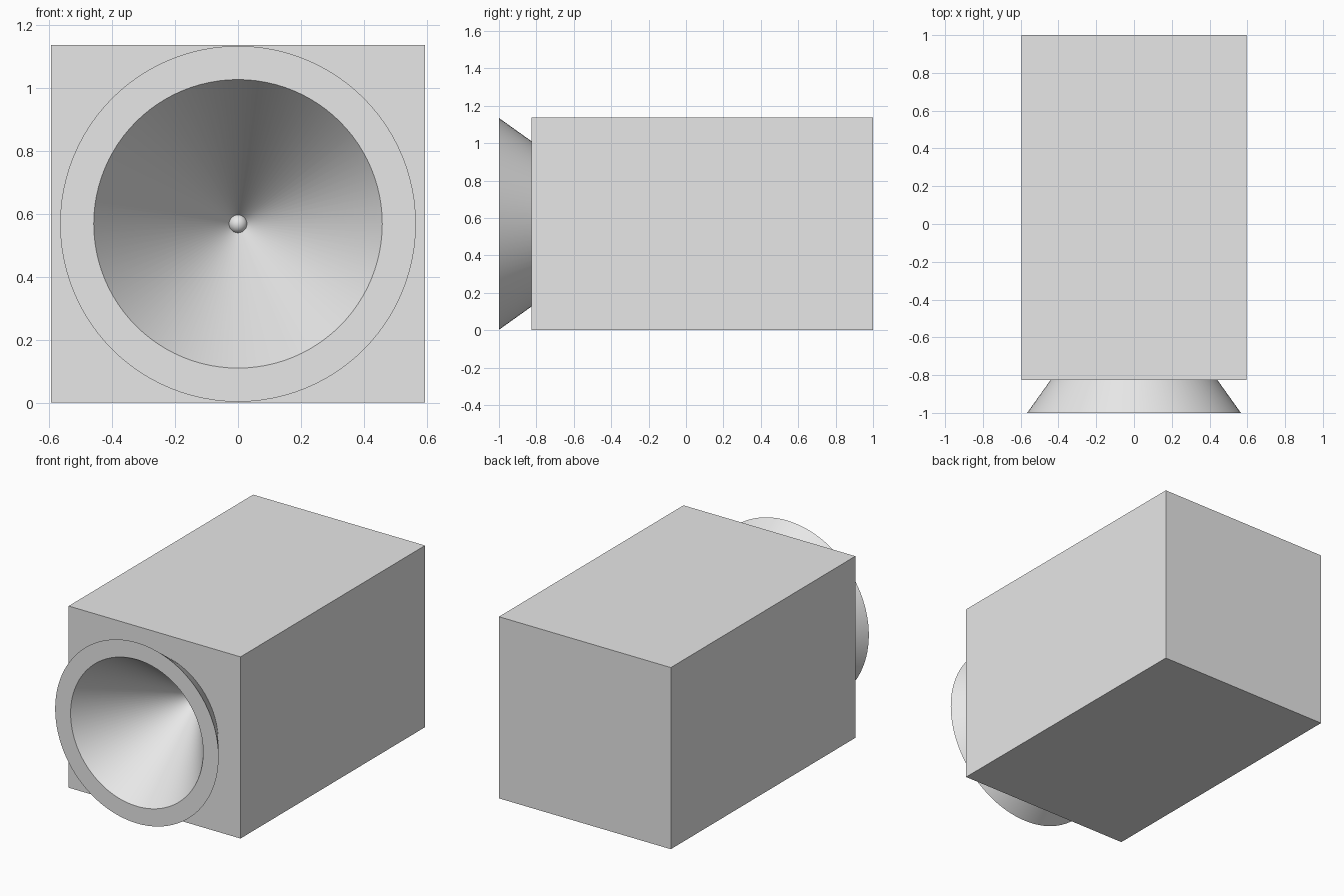
import bpy
import bmesh
from math import radians, tau
from mathutils import Vector

cube = bpy.data.objects.get("Cube")
if cube:
    bpy.data.objects.remove(cube, do_unlink=True)

# One plain grey for everything
grey = bpy.data.materials.new("plain_grey")
grey.use_nodes = True
grey.diffuse_color = (0.8, 0.8, 0.8, 1)
grey.node_tree.nodes["Principled BSDF"].inputs["Base Color"].default_value = grey.diffuse_color

HALF_W, HEIGHT = 0.595, 1.137
FRONT, BACK, RIM_Y = -0.825, 1.0, -1.0
AXIS_Z = HEIGHT / 2
SLOPE = 0.714           # radius lost per unit of depth
RIM_OUT, RIM_IN, THROAT = 0.566, 0.459, 0.028
THROAT_Y = RIM_Y + (RIM_IN - THROAT) / SLOPE


def finish(name, bm):
    bmesh.ops.remove_doubles(bm, verts=bm.verts, dist=1e-5)
    bmesh.ops.recalc_face_normals(bm, faces=bm.faces)
    mesh = bpy.data.meshes.new(name)
    bm.to_mesh(mesh)
    bm.free()
    mesh.materials.append(grey)
    obj = bpy.data.objects.new(name, mesh)
    bpy.context.collection.objects.link(obj)
    return obj


def revolve(name, profile, closed=False, steps=96):
    """Spin (radius, y) points about the funnel axis."""
    bm = bmesh.new()
    verts = [bm.verts.new((r, y, AXIS_Z)) for r, y in profile]
    pairs = list(zip(verts, verts[1:]))
    if closed:
        pairs.append((verts[-1], verts[0]))
    edges = [bm.edges.new(p) for p in pairs]
    bmesh.ops.spin(bm, geom=verts + edges, cent=(0, 0, AXIS_Z), axis=(0, 1, 0),
                   angle=tau, steps=steps, use_merge=True)
    return finish(name, bm)


def smooth(obj):
    bpy.ops.object.select_all(action="DESELECT")
    obj.select_set(True)
    bpy.context.view_layer.objects.active = obj
    bpy.ops.object.shade_smooth_by_angle(angle=radians(30))


# Box body
bm = bmesh.new()
bmesh.ops.create_cube(bm, size=1)
for v in bm.verts:
    v.co = Vector((v.co.x * 2 * HALF_W,
                   v.co.y * (BACK - FRONT) + (BACK + FRONT) / 2,
                   (v.co.z + 0.5) * HEIGHT))
body = finish("box_body", bm)

# Conical recess in the body, running inside the funnel wall
mid = (RIM_OUT + RIM_IN) / 2
cutter = revolve("recess_cutter", [(0, RIM_Y), (mid, RIM_Y),
                                   (mid - SLOPE * (THROAT_Y - RIM_Y), THROAT_Y),
                                   (0, THROAT_Y)])
cutter.hide_render = True
cut = body.modifiers.new("recess", "BOOLEAN")
cut.operation = "DIFFERENCE"
cut.solver = "EXACT"
cut.object = cutter
bpy.context.view_layer.objects.active = body
bpy.ops.object.modifier_apply(modifier=cut.name)
bpy.data.objects.remove(cutter, do_unlink=True)

# Thick-walled funnel with a flat front rim
funnel = revolve("funnel", [
    (RIM_OUT, RIM_Y),
    (RIM_OUT - SLOPE * (THROAT_Y - RIM_Y), THROAT_Y),
    (THROAT, THROAT_Y),
    (RIM_IN, RIM_Y)], closed=True)
smooth(funnel)

# Small rounded plug closing the throat
bm = bmesh.new()
bmesh.ops.create_uvsphere(bm, u_segments=16, v_segments=10, radius=THROAT * 1.1)
bmesh.ops.translate(bm, verts=bm.verts, vec=(0, THROAT_Y + 0.01, AXIS_Z))
smooth(finish("throat_plug", bm))
